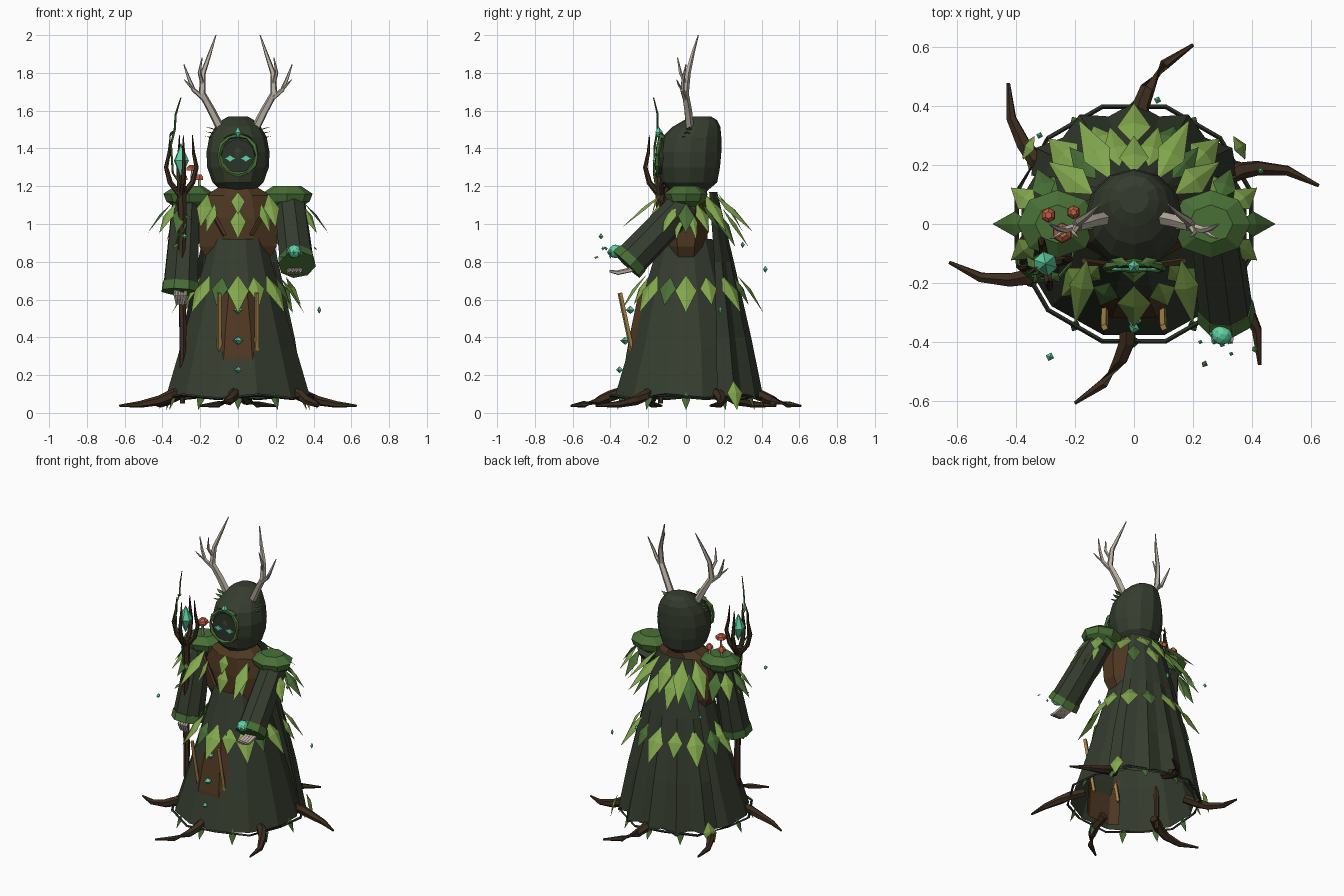
import bpy, bmesh, math
from mathutils import Vector as V
from math import sin, cos, pi, radians

if "Cube" in bpy.data.objects:
    bpy.data.objects.remove(bpy.data.objects["Cube"])

COL = dict(cloth=(.036, .046, .028), shadow_cloth=(.022, .031, .02), moss=(.065, .16, .037),
           leaf=(.225, .39, .075), leather=(.078, .039, .016), bark=(.046, .026, .013),
           bone=(.48, .43, .36), crystal=(.12, .66, .38), mushroom_red=(.52, .11, .055),
           cord_tan=(.40, .24, .07))
MATS = {}
for k, c in COL.items():
    MATS[k] = bpy.data.materials.new(k)
    MATS[k].diffuse_color = (*c, 1)


def finish(bm, name, mat):
    bmesh.ops.recalc_face_normals(bm, faces=bm.faces)
    me = bpy.data.meshes.new(name)
    bm.to_mesh(me)
    bm.free()
    me.materials.append(MATS[mat])
    ob = bpy.data.objects.new(name, me)
    bpy.context.collection.objects.link(ob)
    return ob


def skin(bm, rings, closed=True, caps=True):
    """Bridge rings of points with quads."""
    vs = [[bm.verts.new(p) for p in r] for r in rings]
    n = len(vs[0])
    for a, b in zip(vs, vs[1:]):
        for i in range(n if closed else n - 1):
            j = (i + 1) % n
            bm.faces.new((a[i], a[j], b[j], b[i]))
    if caps:
        bm.faces.new(vs[0])
        bm.faces.new(vs[-1])


def add_tube(bm, pts, radii, sides=5):
    pts = [V(p) for p in pts]
    rings = []
    for i, p in enumerate(pts):
        t = (pts[min(i + 1, len(pts) - 1)] - pts[max(i - 1, 0)]).normalized()
        u = t.cross(V((.31, .9, .13)) if abs(t.y) < .8 else V((1, .1, .2))).normalized()
        w = t.cross(u)
        rings.append([p + (u * cos(2 * pi * k / sides) + w * sin(2 * pi * k / sides)) * radii[i]
                      for k in range(sides)])
    skin(bm, rings)


def tubes(name, mat, items, sides=5):
    bm = bmesh.new()
    for pts, radii in items:
        add_tube(bm, pts, radii, sides)
    return finish(bm, name, mat)


def loft(name, mat, rings, sides, caps=True, off=.5):
    """Rings given as (z, centre x, centre y, radius x, radius y)."""
    bm = bmesh.new()
    skin(bm, [[(cx + rx * cos(2 * pi * (k + off) / sides), cy + ry * sin(2 * pi * (k + off) / sides), z)
               for k in range(sides)] for z, cx, cy, rx, ry in rings], caps=caps)
    return finish(bm, name, mat)


def leaves(name, mat, items):
    """Folded kite leaves given as (base, tip, width)."""
    bm = bmesh.new()
    for b, t, w in items:
        b, t = V(b), V(t)
        d = t - b
        side = d.cross(V((0, 0, 1))).normalized() * w / 2
        up = side.cross(d).normalized() * w * .15
        m = b + d * .42
        v = [bm.verts.new(p) for p in (b, m + side, t, m - side, m + up)]
        for i in range(4):
            bm.faces.new((v[i], v[(i + 1) % 4], v[4]))
    return finish(bm, name, mat)


def gems(name, items, mat='crystal', sides=4):
    """Double pyramids given as (centre, radius, half height)."""
    bm = bmesh.new()
    for c, r, h in items:
        add_tube(bm, [V(c) + V((0, 0, k)) for k in (-h, 0, h)], (.001, r, .001), sides)
    return finish(bm, name, mat)


def pol(r, deg, z, cx=0, cy=0):
    return (cx + r * cos(radians(deg)), cy + r * sin(radians(deg)), z)


# robe and torso
loft('skirt', 'cloth', [(.085, 0, -.01, .395, .38), (.35, 0, 0, .315, .31), (.62, 0, 0, .235, .235),
                        (.92, 0, 0, .15, .145)], 12, caps=False)
loft('torso', 'leather', [(.8, 0, 0, .17, .10), (.88, 0, 0, .22, .12), (1.03, 0, 0, .23, .13),
                          (1.15, 0, 0, .19, .12), (1.2, 0, .02, .1, .1)], 8)
tubes('chest_straps', 'leather', [([(s * .17, -.125, 1.12), (s * .07, -.14, .94)], (.012, .012))
                                  for s in (-1, 1)], 4)

# bent apron panel that sinks into the skirt at its lower edge
bm = bmesh.new()
skin(bm, [[(x * w, y + .035 * (abs(x) > .9), z) for x in (-1, -.6, .6, 1)] for w, y, z in
          ((.08, -.25, .64), (.11, -.29, .45), (.125, -.318, .3), (.13, -.335, .09))], closed=False, caps=False)
finish(bm, 'apron', 'leather')

# cloak with folds
bm = bmesh.new()
N = 11
rings = []
for z, rx, ry, a0 in ((1.17, .2, .165, 48), (.8, .275, .25, 38), (.4, .36, .335, 30), (.1, .41, .395, 26)):
    ring = []
    for k in range(N):
        a = radians(a0 + (180 - 2 * a0) * k / (N - 1))
        f = 1 + (.04 if k % 2 else -.05) * (1.17 - z)
        ring.append((rx * f * cos(a), ry * f * sin(a), z - (.03 if z < .2 and k % 2 else 0)))
    rings.append(ring)
skin(bm, rings, closed=False, caps=False)
finish(bm, 'cloak', 'cloth')

# hem vine and hem leaves
loop = [pol(.412, 30 * k + 15, .075 + .02 * (k % 2)) for k in range(13)]
tubes('hem_vine', 'shadow_cloth', [(loop, [.008] * 13)], 4)
leaves('hem_leaves', 'moss', [(pol(.38, 30 * k, .11), pol(.42, 30 * k, .015), .045) for k in range(12)])
leaves('cloak_corner_leaves', 'leaf', [((s * .34, .25, .17), (s * .38, .27, .015), .09) for s in (-1, 1)])

# six roots
roots = []
for k in range(6):
    a = 191.7 + 60 * k
    roots.append(([pol(.31, a + 15, .12), pol(.40, a + 15, .09), pol(.46, a + 12.6, .065),
                   pol(.55, a + 7.5, .045), pol(.64, a, .038)], (.028, .03, .026, .018, .006)))
tubes('roots', 'bark', roots, 6)

# hood, face and brow ornaments
hood = [(1.165, .075, -.07, .10), (1.22, .135, -.13, .165), (1.3, .163, -.145, .18), (1.38, .167, -.148, .187),
        (1.46, .152, -.125, .187), (1.515, .12, -.07, .182), (1.55, .085, -.01, .165), (1.57, .05, .035, .13)]
loft('hood', 'cloth', [(z, 0, (a + b) / 2, rx, (b - a) / 2) for z, rx, a, b in hood], 12, off=0)
bm = bmesh.new()
skin(bm, [[(.09 * cos(k * pi / 6), y + max(0, sin(k * pi / 6)) * .015, 1.355 + .095 * sin(k * pi / 6))
           for k in range(12)] for y in (-.11, -.15)])
finish(bm, 'face_shadow', 'shadow_cloth')
ring = [(.1 * cos(k * pi / 6), -.152 + max(0, sin(k * pi / 6)) * .02, 1.365 + .105 * sin(k * pi / 6))
        for k in range(13)]
tubes('face_wreath', 'moss', [(ring, [.009 + .006 * (k % 2) for k in range(13)])], 5)
bm = bmesh.new()
for s in (-1, 1):
    skin(bm, [[(s * .042 + .034 * cos(k * pi / 4) * (1 if k % 2 == 0 else .6), y,
                1.347 + .019 * sin(k * pi / 4) * (1 if k % 2 == 0 else .6)) for k in range(8)]
              for y in (-.149, -.156)])
finish(bm, 'eyes', 'crystal')
gems('brow_crystal', [((0, -.145, 1.485), .022, .03)], sides=5)
leaves('brow_leaves', 'moss', [((s * .02, -.135, 1.48), (s * .08, -.12, 1.45), .035) for s in (-1, 1)])
leaves('temple_leaves', 'moss', [((s * .11, .01, 1.45 + .022 * k), (s * .175, -.02 + .02 * k, 1.465 + .025 * k), .035)
                                 for s in (-1, 1) for k in range(3)])

# antlers
ant = []
for s in (-1, 1):
    ant += [([(s * .09, .02, 1.5), (s * .14, .01, 1.6), (s * .19, -.005, 1.69), (s * .185, .01, 1.8),
              (s * .15, .035, 1.9), (s * .117, .065, 2.0)], (.024, .022, .02, .015, .010, .003)),
            ([(s * .165, 0, 1.65), (s * .235, -.02, 1.71), (s * .26, -.015, 1.77), (s * .287, 0, 1.845)],
             (.015, .012, .009, .003)),
            ([(s * .235, -.02, 1.71), (s * .262, -.04, 1.74), (s * .285, -.05, 1.765)], (.008, .006, .002)),
            ([(s * .188, .0, 1.74), (s * .205, -.03, 1.8), (s * .19, -.045, 1.88)], (.012, .009, .003))]
tubes('antlers', 'bone', ant, 5)

# shoulder pads with leaf fans
bright, mid = [], []
for s, side in ((-1, 'right'), (1, 'left')):
    loft(side + '_shoulder_pad', 'moss', [(1.09, s * .255, 0, .08, .06), (1.12, s * .26, 0, .12, .10),
                                          (1.16, s * .26, 0, .135, .115), (1.2, s * .26, 0, .075, .065)], 8, off=0)
    for a, group in ((-70, mid), (-38, bright), (0, mid), (38, bright), (70, mid)):
        ang = a if s > 0 else 180 - a
        group.append((pol(.09, ang, 1.11, s * .26), pol(.22 if a == 0 else .2, ang, .95, s * .26), .085))
    for a in (-25, 25):
        ang = a if s > 0 else 180 - a
        bright.append((pol(.06, ang, 1.08, s * .26), pol(.13, ang, .91, s * .26), .05))
    # chest leaves
    bright += [((s * .16, -.12, 1.16), (s * .2, -.34, .98), .085), ((s * .12, -.14, 1.11), (s * .17, -.2, .95), .075)]
bright += [((0, -.135, 1.17), (0, -.18, 1.05), .075), ((0, -.14, 1.08), (0, -.20, .92), .085)]

# collar leaves over the back, two layers
for a, r in ((90, .30), (62, .40), (118, .40), (36, .36), (144, .36)):
    bright.append((pol(.17, a, 1.16), pol(r, a, .96), .1))
for a in (50, 76, 104, 130):
    (bright if 60 < a < 120 else mid).append((pol(.2, a, 1.08), pol(.34, a, .88), .09))

# waist leaf girdle
for k in range(16):
    a = 22.5 * k - 90
    e = .07 if sin(radians(a)) > .3 else .01
    if k % 2 == 0:
        bright.append((pol(.2 + e, a, .73), pol(.34 + e, a, .53), .115))
    else:
        (mid if k % 4 == 3 else bright).append((pol(.205 + e, a, .72), pol(.29 + e, a, .57), .095))
leaves('bright_leaves', 'leaf', bright)
leaves('deep_leaves', 'moss', mid)


# sleeves with mossy cuffs and bony hands
def sleeve(side, a, b, r0, r1):
    a, b = V(a), V(b)
    d = (b - a).normalized()
    for name, mat, p, q, u, w in (('_sleeve', 'cloth', a, b, r0, r1),
                                  ('_cuff', 'moss', b - d * .035, b + d * .015, r1 + .004, r1 + .008)):
        bm = bmesh.new()
        add_tube(bm, [p, q], (u, w), 8)
        finish(bm, side + name, mat)


sleeve('right', (-.275, -.01, 1.14), (-.305, -.1, .655), .075, .097)
sleeve('left', (.275, 0, 1.11), (.312, -.305, .795), .085, .093)
tubes('right_hand', 'bone', [([(-.305 + .016 * k, -.12, .66), (-.305 + .017 * k, -.162, .62),
                               (-.3 + .016 * k, -.15, .575)], (.011, .01, .006)) for k in (-1.5, -.5, .5, 1.5)])
tubes('left_hand', 'bone', [([(.3 + .018 * k, -.28, .76), (.3 + .02 * k, -.36, .742), (.3 + .02 * k, -.405, .75)],
                             (.014, .013, .006)) for k in (-1.5, -.5, .5, 1.5)])

# floating orb held above the left hand
bm = bmesh.new()
bmesh.ops.create_icosphere(bm, subdivisions=2, radius=.036)
bmesh.ops.translate(bm, verts=bm.verts, vec=(.298, -.374, .855))
finish(bm, 'hand_orb', 'crystal')
gems('orb_spikes', [(pol(.034, 45 * k, .85, .298, -.374), .011, .014) for k in range(8)])
gems('drifting_crystals', [((.43, .18, .545), .011, .019), ((.08, .42, .76), .013, .018), ((-.32, .3, .89), .012, .016),
                           ((-.285, -.45, .935), .015, .014), ((.225, -.4, .83), .008, .012),
                           ((.33, -.44, .87), .008, .01)])
leaves('drifting_leaves', 'moss', [((.23, -.47, .83), (.25, -.48, .815), .025), ((.4, -.43, .88), (.42, -.42, .86), .025)])

# apron crystals and cords
gems('apron_crystals', [((0, -.295, .545), .026, .021), ((0, -.322, .382), .028, .021), ((0, -.352, .228), .02, .018)])
tubes('cords', 'cord_tan', [([(s * .1, -.35, .635), (s * .098, -.29, .35), (s * .097, -.265, .23)],
                             (.013, .013, .013)) for s in (-1, 1)], 4)

# staff with crystal and prongs
sx, sy = -.3, -.135
staff = [([(sx + .005, sy, .05), (sx + .008, sy, .45), (sx, sy, .8), (sx + .006, sy, 1.0), (sx, sy, 1.2)],
          (.014, .02, .02, .022, .028))]
for a in (-80, 10, 100, 190):
    staff.append(([pol(.005, a, 1.15, sx, sy), pol(.06, a, 1.22, sx, sy), pol(.082, a, 1.3, sx, sy),
                   pol(.065, a, 1.38, sx, sy), pol(.06, a, 1.47, sx, sy)], (.016, .015, .012, .009, .002)))
tubes('staff', 'bark', staff, 6)
gems('staff_crystal', [((sx, sy, 1.335), .042, .09)], sides=6)
wrap = [pol(.025, 60 * k, .8 + .035 * k, sx, sy) for k in range(12)]
wrap += [(-.345, -.17, 1.27), (-.355, -.165, 1.42), (-.335, -.15, 1.5), (-.33, -.15, 1.58), (-.302, -.172, 1.67)]
tubes('staff_vine', 'moss', [(wrap, [.006] * 16 + [.003])], 4)
leaves('vine_leaves', 'moss', [((-.335, -.15, 1.5), (-.365, -.11, 1.46), .03),
                               ((-.32, -.16, .9), (-.34, -.2, .87), .03), ((-.28, -.16, 1.05), (-.25, -.2, 1.02), .03)])

# mushrooms on the right shoulder
for i, (x, y, z, r) in enumerate(((-.243, -.03, 1.295, .036), (-.205, .04, 1.245, .024), (-.29, .03, 1.245, .026))):
    tubes(f'mushroom_stem_{i}', 'bone', [([(x, y, 1.18), (x, y, z)], (.009, .007))], 5)
    loft(f'mushroom_cap_{i}', 'mushroom_red', [(z - .012, x, y, r, r), (z + .006, x, y, r * .9, r * .9),
                                               (z + .018, x, y, r * .45, r * .45)], 6)

for m in bpy.data.materials:
    if m.users and not m.is_grease_pencil:
        m.use_nodes = True
        m.node_tree.nodes["Principled BSDF"].inputs["Base Color"].default_value = m.diffuse_color
